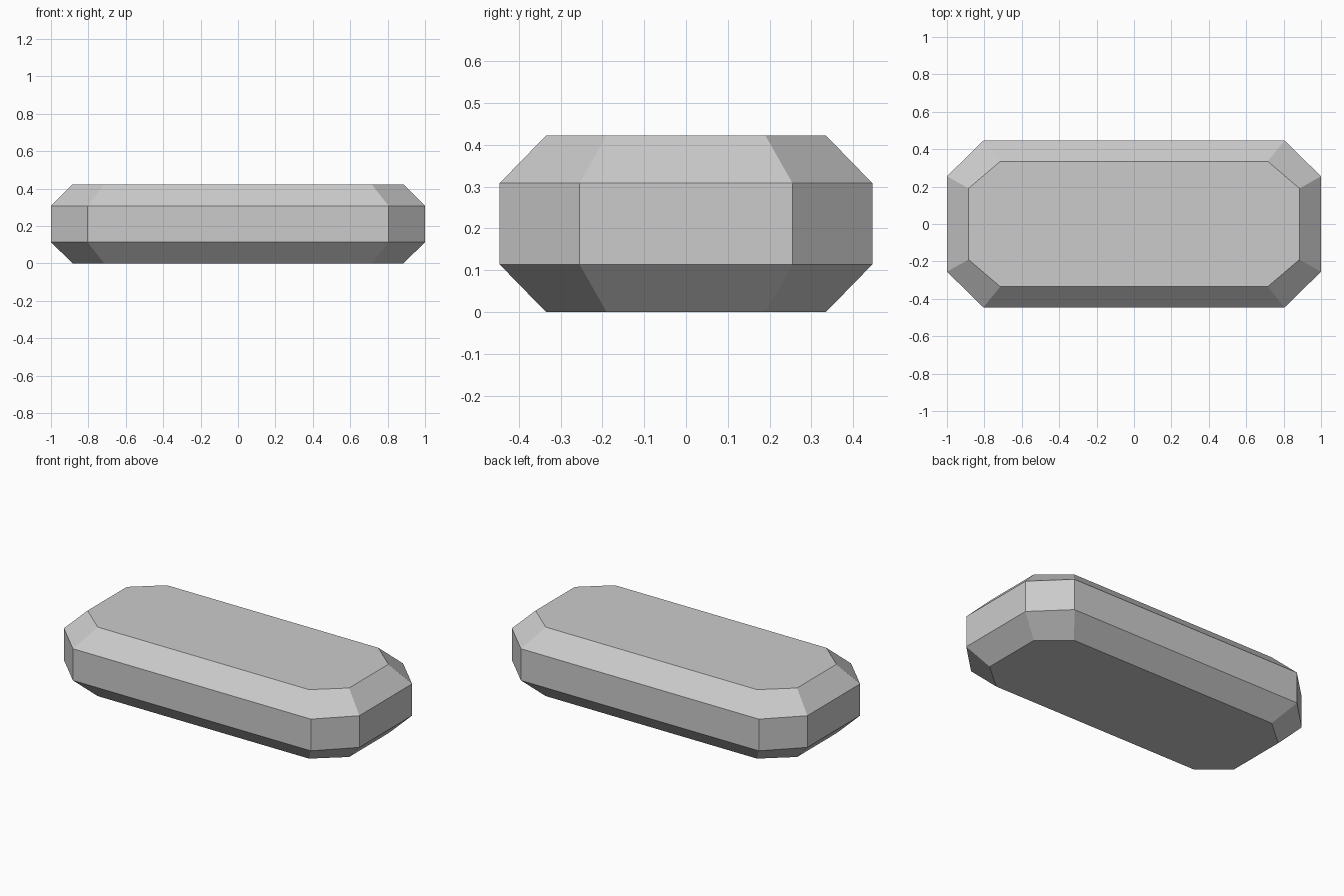
import bpy
import bmesh

cube = bpy.data.objects.get("Cube")
if cube:
    bpy.data.objects.remove(cube)

# Single grey finish
grey = bpy.data.materials.new("plain grey")
grey.use_nodes = True
colour = (0.6, 0.6, 0.6, 1)
grey.diffuse_color = colour
grey.node_tree.nodes["Principled BSDF"].inputs["Base Color"].default_value = colour


def octagon(bm, long_x, short_y, short_x, long_y, z):
    """Ring of a rectangle with cut corners, counter-clockwise from above."""
    quarter = [(long_x, short_y), (short_x, long_y)]
    half = quarter + [(-x, y) for x, y in reversed(quarter)]
    ring = half + [(-x, -y) for x, y in half]
    return [bm.verts.new((x, y, z)) for x, y in ring]


# Cut-corner slab with chamfered top and bottom rims
inner = (0.885, 0.19, 0.715, 0.335)
outer = (1.0, 0.255, 0.805, 0.446)
levels = [(inner, 0.0), (outer, 0.114), (outer, 0.308), (inner, 0.422)]

bm = bmesh.new()
rings = [octagon(bm, *size, z) for size, z in levels]
for low, high in zip(rings, rings[1:]):
    for i in range(len(low)):
        j = (i + 1) % len(low)
        bm.faces.new((low[i], low[j], high[j], high[i]))
bm.faces.new(rings[-1])
bm.faces.new(reversed(rings[0]))
bmesh.ops.recalc_face_normals(bm, faces=bm.faces)

mesh = bpy.data.meshes.new("chamfered_slab")
bm.to_mesh(mesh)
bm.free()
mesh.materials.append(grey)
slab = bpy.data.objects.new("chamfered_slab", mesh)
bpy.context.collection.objects.link(slab)
